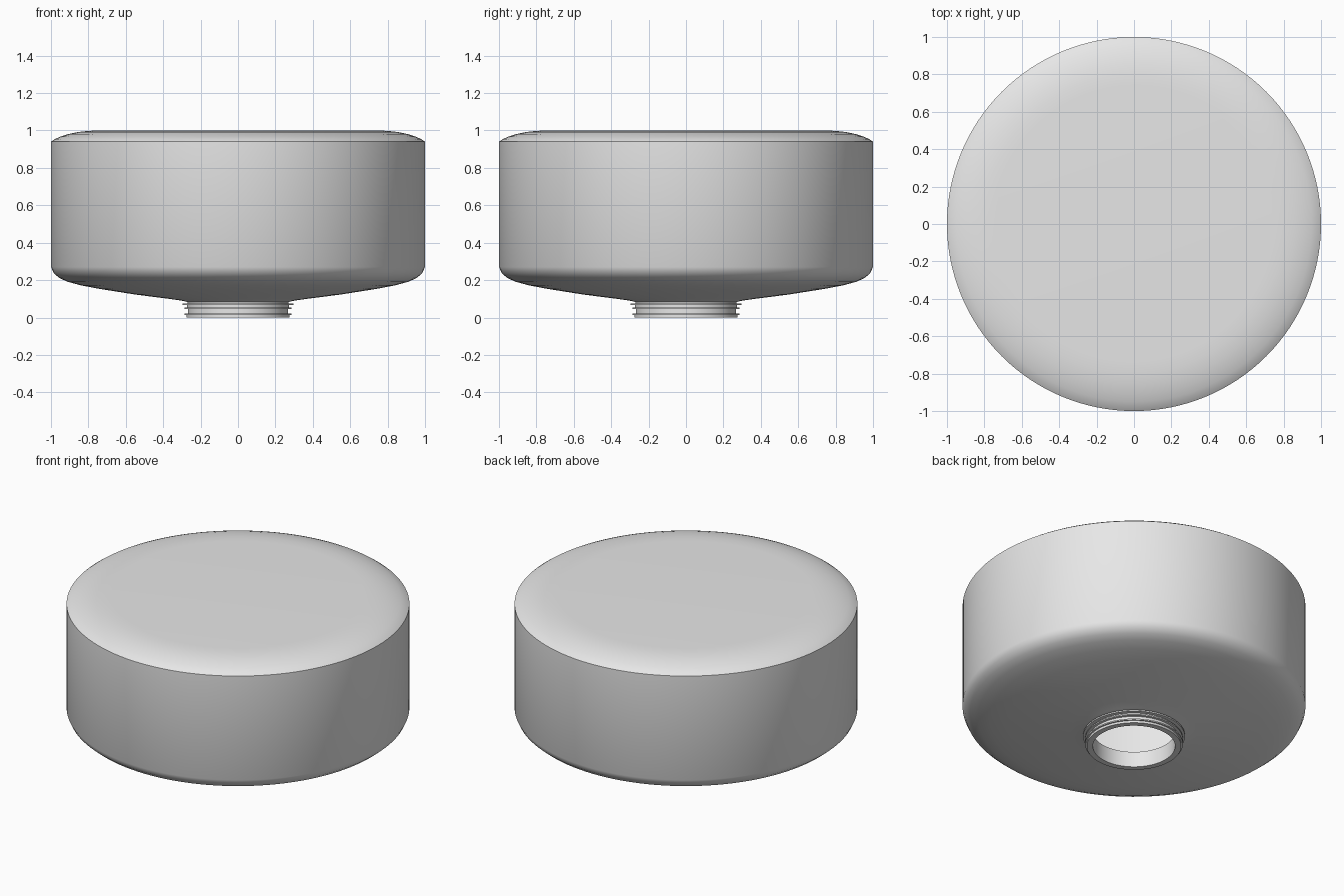
import bpy
import bmesh
from math import radians, tau

cube = bpy.data.objects.get("Cube")
if cube:
    bpy.data.objects.remove(cube, do_unlink=True)

grey = bpy.data.materials.new("light_grey")
grey.use_nodes = True
colour = (0.8, 0.8, 0.8, 1.0)
grey.diffuse_color = colour
grey.node_tree.nodes["Principled BSDF"].inputs["Base Color"].default_value = colour


def lathe(name, profile, closed=False, steps=128):
    """Turn a (radius, height) profile around the z axis."""
    bm = bmesh.new()
    verts = [bm.verts.new((r, 0, z)) for r, z in profile]
    edges = [bm.edges.new(pair) for pair in zip(verts, verts[1:])]
    if closed:
        edges.append(bm.edges.new((verts[-1], verts[0])))
    bmesh.ops.spin(bm, geom=verts + edges, cent=(0, 0, 0), axis=(0, 0, 1),
                   angle=tau, steps=steps, use_duplicate=False)
    bmesh.ops.remove_doubles(bm, verts=bm.verts, dist=0.0005)
    bmesh.ops.recalc_face_normals(bm, faces=bm.faces)
    mesh = bpy.data.meshes.new(name)
    bm.to_mesh(mesh)
    bm.free()
    mesh.materials.append(grey)
    obj = bpy.data.objects.new(name, mesh)
    bpy.context.collection.objects.link(obj)
    bpy.ops.object.select_all(action="DESELECT")
    obj.select_set(True)
    bpy.context.view_layer.objects.active = obj
    bpy.ops.object.shade_smooth_by_angle(angle=radians(30))
    return obj


# Hollow drum: shallow dished underside, straight wall, softly domed lid
underside = [(0.24, 0.08), (0.27, 0.083), (0.3, 0.09), (0.37, 0.1), (0.55, 0.123),
             (0.74, 0.153), (0.84, 0.172), (0.91, 0.191), (0.955, 0.211),
             (0.985, 0.237), (1, 0.27)]
lid = [(1, 0.94), (0.98, 0.954), (0.95, 0.967), (0.91, 0.98), (0.86, 0.991),
       (0.8, 0.998), (0.74, 1), (0, 1)]
wall = 0.02
cavity = [(0, 1 - wall), (0.8, 1 - wall), (1 - wall, 0.93), (1 - wall, 0.28)]
cavity += [(r - wall * r, z + wall) for r, z in reversed(underside[1:-1])]
cavity.append((0.24, 0.1))
lathe("drum_body", underside + lid + cavity + underside[:1])

# Stepped collar around the opening underneath
collar = [(0.24, 0), (0.275, 0), (0.275, 0.014), (0.285, 0.014), (0.285, 0.022),
          (0.268, 0.022), (0.268, 0.046), (0.285, 0.046), (0.285, 0.054),
          (0.273, 0.054), (0.273, 0.066), (0.297, 0.066), (0.297, 0.075),
          (0.27, 0.075), (0.27, 0.09), (0.24, 0.09)]
lathe("neck_collar", collar, closed=True)
